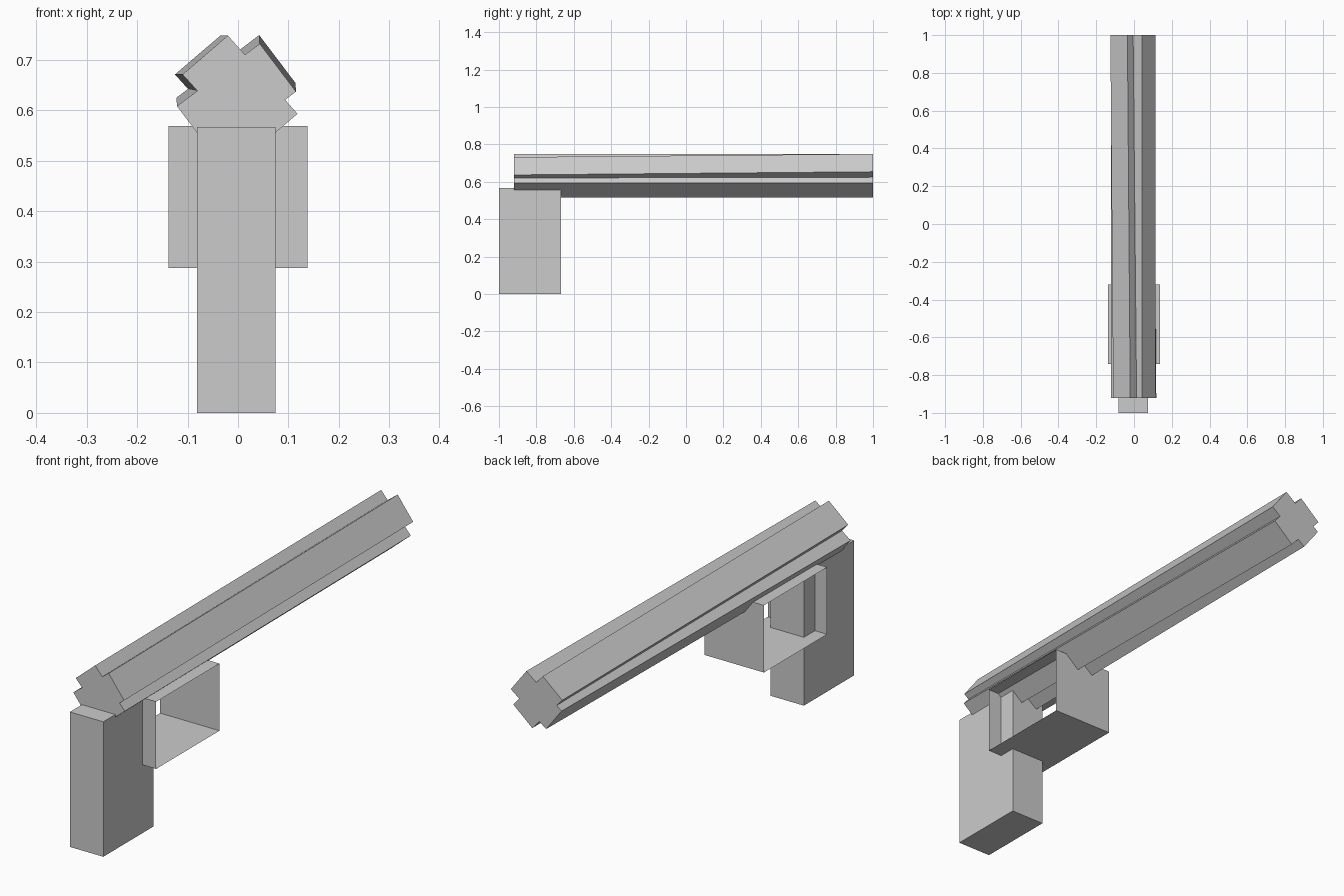
import bpy, bmesh

if "Cube" in bpy.data.objects:
    bpy.data.objects.remove(bpy.data.objects["Cube"])


def make_object(name, bm):
    bmesh.ops.recalc_face_normals(bm, faces=bm.faces[:])
    mesh = bpy.data.meshes.new(name)
    bm.to_mesh(mesh)
    bm.free()
    obj = bpy.data.objects.new(name, mesh)
    bpy.context.collection.objects.link(obj)
    return obj


def prism(name, profile, y0, y1, shift=(0, 0)):
    """Sweep an (x, z) profile along y, sliding the far end by shift."""
    bm = bmesh.new()
    near = [bm.verts.new((x, y0, z)) for x, z in profile]
    far = [bm.verts.new((x + shift[0], y1, z + shift[1])) for x, z in profile]
    bm.faces.new(near)
    bm.faces.new(far)
    n = len(profile)
    for i in range(n):
        j = (i + 1) % n
        bm.faces.new((near[i], near[j], far[j], far[i]))
    return make_object(name, bm)


def open_tube(name, half_width, loop):
    """Thin sheet following a closed (y, z) loop, open on both x sides."""
    bm = bmesh.new()
    left = [bm.verts.new((-half_width, y, z)) for y, z in loop]
    right = [bm.verts.new((half_width, y, z)) for y, z in loop]
    n = len(loop)
    for i in range(n):
        j = (i + 1) % n
        bm.faces.new((left[i], left[j], right[j], right[i]))
    return make_object(name, bm)


# Upright grip
prism("grip", [(-0.081, 0), (0.074, 0), (0.074, 0.567), (-0.081, 0.567)], -1.0, -0.667)

# Thin trigger guard, open at the sides
open_tube("trigger_guard", 0.138,
          [(-0.74, 0.287), (-0.32, 0.287), (-0.32, 0.569), (-0.74, 0.569)])

# Barrel: two crossed, slightly skewed bars
prism("barrel_bar_a",
      [(-0.110, 0.671), (-0.020, 0.748), (0.118, 0.593), (0.029, 0.517)],
      -0.92, 1.0, shift=(-0.015, 0))
prism("barrel_bar_b",
      [(0.043, 0.732), (0.115, 0.637), (-0.049, 0.513), (-0.121, 0.608)],
      -0.92, 1.0, shift=(-0.001, 0.017))
